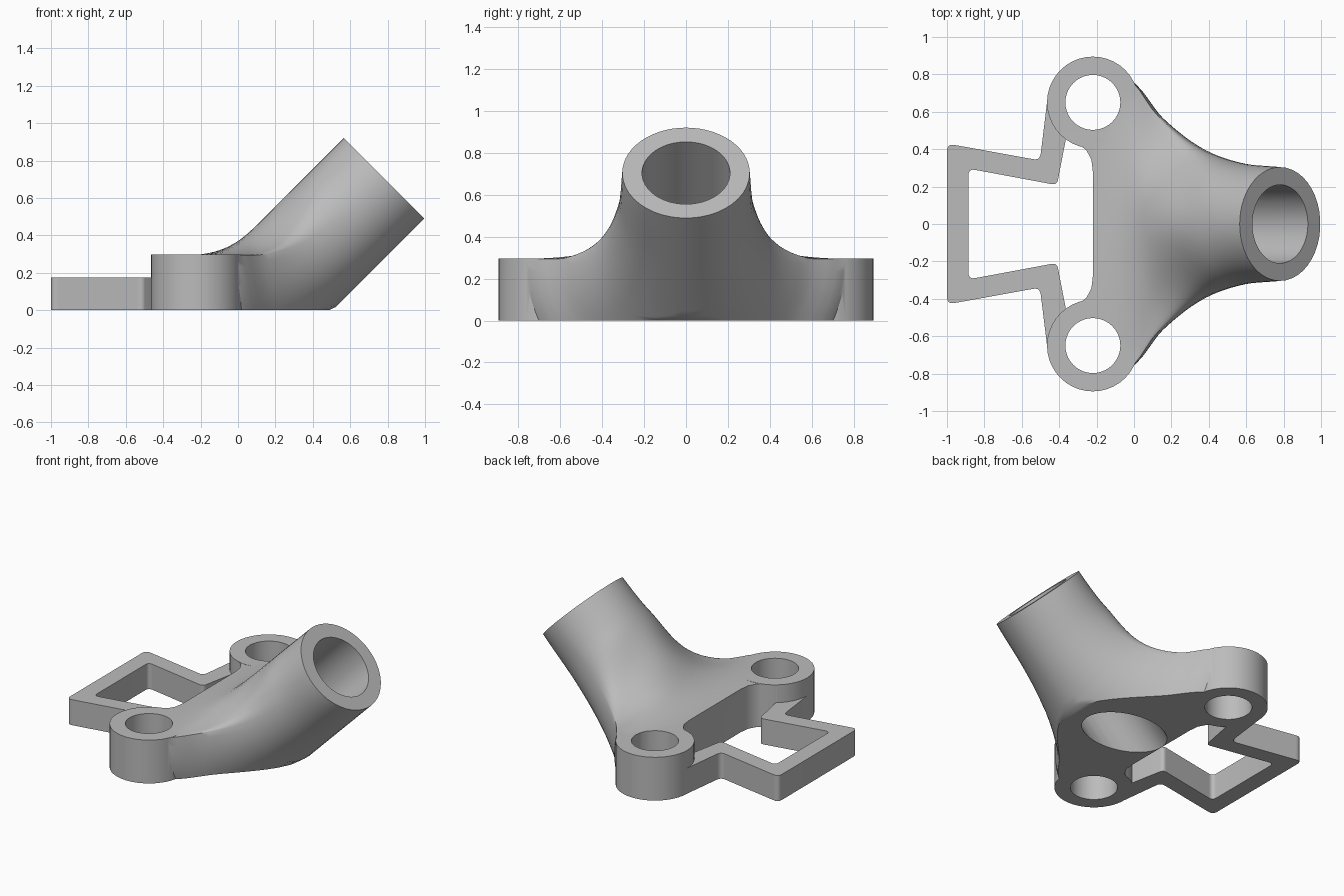
import bpy, bmesh
from math import sin, cos, tan, asin, atan2, pi, radians
from mathutils import Matrix, Vector

if "Cube" in bpy.data.objects:
    bpy.data.objects.remove(bpy.data.objects["Cube"])

GREY = (0.5, 0.5, 0.5, 1)
mat = bpy.data.materials.new("plain grey")
mat.use_nodes = True
mat.diffuse_color = GREY
mat.node_tree.nodes["Principled BSDF"].inputs["Base Color"].default_value = GREY

PLATE, BOSS_X, BOSS_Y = 0.295, -0.22, 0.65
PIVOT_Z = 1.705          # the loft planes swing about this height at x = BOSS_X


def finish(bm, name):
    bmesh.ops.recalc_face_normals(bm, faces=bm.faces)
    mesh = bpy.data.meshes.new(name)
    bm.to_mesh(mesh)
    bm.free()
    mesh.materials.append(mat)
    obj = bpy.data.objects.new(name, mesh)
    bpy.context.collection.objects.link(obj)
    return obj


def cylinder(name, radius, start, end, sides=40):
    a, b = Vector(start), Vector(end)
    turn = (b - a).to_track_quat("Z", "Y").to_matrix().to_4x4()
    bm = bmesh.new()
    bmesh.ops.create_cone(bm, cap_ends=True, segments=sides, radius1=radius,
                          radius2=radius, depth=(b - a).length,
                          matrix=Matrix.Translation((a + b) / 2) @ turn)
    return finish(bm, name)


def prism(name, outline, height):
    bm = bmesh.new()
    face = bm.faces.new([bm.verts.new((x, y, 0)) for x, y in outline])
    out = bmesh.ops.extrude_face_region(bm, geom=[face])
    top = [v for v in out["geom"] if isinstance(v, bmesh.types.BMVert)]
    bmesh.ops.translate(bm, verts=top, vec=(0, 0, height))
    return finish(bm, name)


def rounded(points, radius, steps=5):
    """Round the inner corners of an open path; its two ends stay put."""
    path = [points[0]]
    for p, q, r in zip(points, points[1:], points[2:]):
        p, q, r = Vector(p), Vector(q), Vector(r)
        u, v = (p - q).normalized(), (r - q).normalized()
        reach = min(radius / tan(u.angle(v) / 2), 0.09)
        a, b = q + u * reach, q + v * reach
        for i in range(steps + 1):
            t = i / steps
            path.append(tuple(a * (1 - t) ** 2 + q * 2 * t * (1 - t) + b * t * t))
    return path + [points[-1]]


def curve(table, x):
    """Smooth interpolation through (x, y) pairs."""
    n = len(table)

    def slope(i):
        lo, hi = table[max(i - 1, 0)], table[min(i + 1, n - 1)]
        return (hi[1] - lo[1]) / (hi[0] - lo[0])
    i = max(k for k in range(n - 1) if table[k][0] <= x)
    (x0, y0), (x1, y1) = table[i], table[i + 1]
    h = x1 - x0
    t = (x - x0) / h
    return (y0 * (1 + 2 * t) * (1 - t) ** 2 + y1 * t * t * (3 - 2 * t)
            + h * t * (1 - t) * (slope(i) * (1 - t) - slope(i + 1) * t))


def combine(target, tool, operation):
    mod = target.modifiers.new("join", "BOOLEAN")
    mod.operation, mod.solver, mod.object = operation, "EXACT", tool
    bpy.context.view_layer.objects.active = target
    bpy.ops.object.modifier_apply(modifier=mod.name)
    bpy.data.objects.remove(tool)


# Flared body: sections swing from a flat wide plate to the round tube mouth
WIDTH = [(0, .8), (5, .8), (8.9, .75), (13.6, .585), (22.2, .415), (32.5, .33), (45, .304)]
EDGE = [(0, 1.41), (8.9, 1.427), (13.6, 1.45), (22.2, 1.458), (32.5, 1.43), (45, 1.416)]
CROWN = [(0, 1.41), (5, 1.39), (9.4, 1.353), (14.4, 1.29)]


def section(deg):
    a = radians(deg)
    s, c = sin(a), cos(a)
    w, edge = curve(WIDTH, deg), curve(EDGE, deg)
    crown = curve(CROWN, deg) if deg < 14.4 else 1.57 / (s + c)
    drop = 2.4325 / (s + c) - edge
    floor = PIVOT_Z / c - edge
    q = min(max((deg - 7) / 25, 0), 1)
    q = q * q * (3 - 2 * q)
    ring = []
    for i in range(29):                      # over the top
        phi = pi * i / 28
        bump = (1 + cos(pi * cos(phi))) / 2
        ring.append((w * cos(phi), edge - (edge - crown) * (bump + q * (sin(phi) - bump))))
    limit = min(asin(min(1, floor / drop)), radians(86))
    side = [(w * cos(limit * i / 10), edge + drop * sin(limit * i / 10)) for i in range(1, 11)]
    ring += [(-y, r) for y, r in side] + side[::-1]
    return [(BOSS_X + r * s, y, max(PIVOT_Z - r * c, 0)) for y, r in ring]


bm = bmesh.new()
rings = [[bm.verts.new(p) for p in section(45 * i / 36)] for i in range(37)]
for r0, r1 in zip(rings, rings[1:]):
    for i in range(len(r0)):
        j = (i + 1) % len(r0)
        bm.faces.new((r0[i], r0[j], r1[j], r1[i]))
bm.faces.new(rings[0])
bm.faces.new(rings[-1])
body = finish(bm, "bracket_body")

# Round bosses with their inner fillets
FILLET = [(-.15, .28), (-.22, .28), (-.228, .345), (-.255, .395), (-.3, .428),
          (-.37, .456), (-.3, .6), (-.15, .6)]
for side in (1, -1):
    y = side * BOSS_Y
    combine(body, cylinder("boss", 0.245, (BOSS_X, y, 0), (BOSS_X, y, PLATE + 0.002)), "UNION")
    combine(body, prism("fillet", [(px, py * side) for px, py in FILLET], PLATE), "UNION")

# Bolt holes and the slanted bore
for y in (BOSS_Y, -BOSS_Y):
    combine(body, cylinder("bolt_hole", 0.147, (BOSS_X, y, -0.2), (BOSS_X, y, 0.6)), "DIFFERENCE")
combine(body, cylinder("bore", 0.21, (-0.4225, 0, -0.5), (1.0775, 0, 1.0), 48), "DIFFERENCE")

# Thin loop behind the bosses
outer = rounded([(-.465, .65), (-.503, .34), (-1, .43), (-1, 0)], 0.035)
inner = rounded([(-.4, .62), (-.365, .45), (-.412, .208), (-.885, .296), (-.885, 0)], 0.03)
half = outer[:-1]
back = inner[:-1]
outline = (half + [(x, -y) for x, y in half[::-1]]
           + [(x, -y) for x, y in back] + back[::-1])
loop = prism("rear_loop", outline, 0.175)

# Smooth shading with crisp edges
for obj in (body, loop):
    obj.data.shade_smooth()
    obj.data.set_sharp_from_angle(angle=radians(32))
